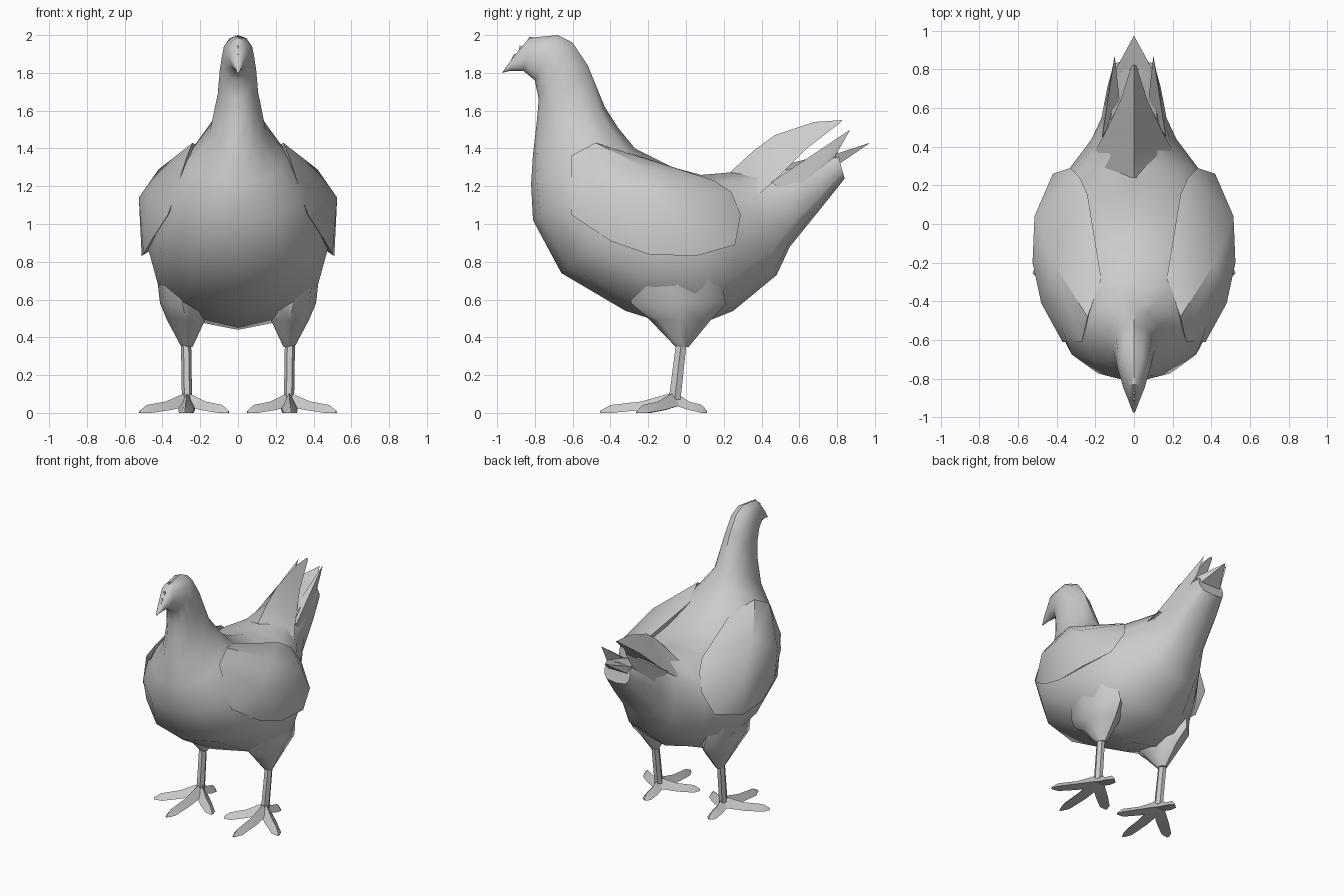
import bpy, bmesh, math
from mathutils import Vector

if "Cube" in bpy.data.objects:
    bpy.data.objects.remove(bpy.data.objects["Cube"])


def finish(name, bm, angle=40):
    bmesh.ops.recalc_face_normals(bm, faces=bm.faces)
    me = bpy.data.meshes.new(name)
    bm.to_mesh(me)
    bm.free()
    ob = bpy.data.objects.new(name, me)
    bpy.context.collection.objects.link(ob)
    bpy.ops.object.select_all(action='DESELECT')
    ob.select_set(True)
    bpy.context.view_layer.objects.active = ob
    bpy.ops.object.shade_smooth_by_angle(angle=math.radians(angle))
    return ob


def loft(name, rings, angle=40):
    bm = bmesh.new()
    loops = [[bm.verts.new(p) for p in r] for r in rings]
    n = len(loops[0])
    for a, b in zip(loops, loops[1:]):
        for i in range(n):
            j = (i + 1) % n
            bm.faces.new((a[i], a[j], b[j], b[i]))
    bm.faces.new(loops[0])
    bm.faces.new(loops[-1])
    return finish(name, bm, angle)


def hull(name, pts, angle=40):
    bm = bmesh.new()
    for p in pts:
        bm.verts.new(p)
    r = bmesh.ops.convex_hull(bm, input=bm.verts)
    junk = [v for v in r['geom_interior'] if isinstance(v, bmesh.types.BMVert)]
    bmesh.ops.delete(bm, geom=junk, context='VERTS')
    return finish(name, bm, angle)


# Body from beak to tail: top (y, z), bottom (y, z), half width, lower squareness
sections = [
    (-.97, 1.805, -.975, 1.80, .006, 1), (-.91, 1.89, -.935, 1.81, .025, 1),
    (-.83, 1.985, -.86, 1.81, .055, 1), (-.68, 2.0, -.80, 1.76, .085, 1),
    (-.60, 1.96, -.78, 1.66, .095, 1), (-.52, 1.84, -.79, 1.54, .105, 1),
    (-.43, 1.62, -.81, 1.37, .145, 1), (-.36, 1.51, -.82, 1.21, .245, 1),
    (-.27, 1.40, -.81, 1.02, .365, 1),
    (-.07, 1.30, -.66, .74, .455, .9), (.08, 1.26, -.32, .54, .475, .75),
    (.2, 1.27, .0, .44, .45, .7), (.29, 1.28, .25, .54, .34, .75),
    (.40, 1.29, .48, .73, .215, .6), (.55, 1.32, .55, .88, .165, .5),
    (.70, 1.36, .72, 1.09, .135, .45), (.80, 1.38, .84, 1.24, .105, .45)]
N = 12
rings = []
for ty, tz, by, bz, w, e in sections:
    ring = []
    for i in range(N):
        t = 2 * math.pi * i / N
        c, s = math.cos(t), math.sin(t)
        power = e if c < .1 or ty > .5 else 1
        x = math.copysign(abs(s) ** power, s) if abs(s) > 1e-6 else 0
        ring.append((w * 1.02 * x, (ty + by) / 2 + (ty - by) / 2 * c,
                     (tz + bz) / 2 + (tz - bz) / 2 * c))
    rings.append(ring)
loft("body", rings)

# Comb: thin jagged ridge along the head top
comb = [(-.93, 1.86), (-.91, 1.90), (-.89, 1.90), (-.88, 1.945), (-.86, 1.935),
        (-.83, 1.99), (-.76, 1.985), (-.68, 1.99), (-.75, 1.9)]
loft("comb", [[(x, y, z) for y, z in comb] for x in (-.005, .005)], 20)

# Upper tail feather: a ridge with two sloping sides
ridge = [(.24, 1.28), (.36, 1.39), (.47, 1.47), (.68, 1.54), (.825, 1.55)]
foot = [(.27, .24, 1.12), (.22, .35, 1.13), (.155, .46, 1.22), (.07, .64, 1.40), (.012, .82, 1.54)]
loft("upper_tail_feather", [[(0, y, z), (a, b, c), (-a, b, c)]
                            for (y, z), (a, b, c) in zip(ridge, foot)])

# Lowest tail feather
hull("lower_tail_feather", [(0, .975, 1.43), (.10, .79, 1.37), (-.10, .79, 1.37),
                            (.09, .80, 1.31), (-.09, .80, 1.31), (0, .6, 1.3)], 20)

wing = [(.27, -.61, 1.36), (.37, -.61, 1.05), (.46, -.40, .91), (.50, -.20, .84),
        (.51, .05, .83), (.42, .26, .89), (.33, .29, 1.05), (.28, .24, 1.17),
        (.24, .15, 1.23), (.21, -.10, 1.27), (.17, -.28, 1.37), (.24, -.48, 1.43),
        (.48, -.41, 1.15), (.525, -.20, 1.14), (.515, .04, 1.12), (.42, -.2, 1.29)]


def oval(cx, cy, z, rx, ry, n=8):
    return [(cx + rx * math.cos(2 * math.pi * i / n),
             cy + ry * math.sin(2 * math.pi * i / n), z) for i in range(n)]


def toe(name, start, end):
    # Triangular toe, low and tapering to its claw
    a, b = Vector(start), Vector(end)
    d = (b - a).normalized()
    side = Vector((-d.y, d.x, 0))
    rs = []
    for f, top, low, w in ((0, .11, .04, .04), (.45, .06, .015, .042),
                           (.85, .042, 0, .034), (1, .012, 0, .008)):
        p = a.lerp(b, f)
        rs.append([p + Vector((0, 0, top)), p + side * w + Vector((0, 0, low)),
                   p - side * w + Vector((0, 0, low))])
    loft(name, rs, 30)


for s, tag in ((-1, "right"), (1, "left")):
    hull("wing_" + tag, [(s * x, y, z) for x, y, z in wing])
    # Side tail feather blade
    hull("side_tail_feather_" + tag,
         [(s * x, y, z) for x, y, z in ((.165, .45, 1.22), (.10, .87, 1.50), (.11, .79, 1.36),
                                        (.16, .56, 1.15), (.07, .6, 1.30))], 25)
    # Thigh
    loft("thigh_" + tag, [oval(s * .33, -.05, .82, .11, .22), oval(s * .295, -.04, .58, .118, .25),
                          oval(s * .275, -.03, .49, .10, .16), oval(s * .27, -.02, .35, .03, .035)], 50)
    # Shank
    loft("leg_" + tag, [oval(s * .275, -.025, .37, .027, .032, 6),
                        oval(s * .27, -.06, .07, .027, .036, 6)])
    # Foot
    hub = (s * .27, -.06, 0)
    for label, x, y in (("inner", .05, -.24), ("middle", .28, -.455),
                        ("outer", .52, -.26), ("back", .27, .11)):
        toe("toe_%s_%s" % (label, tag), hub, (s * x, y, 0))
